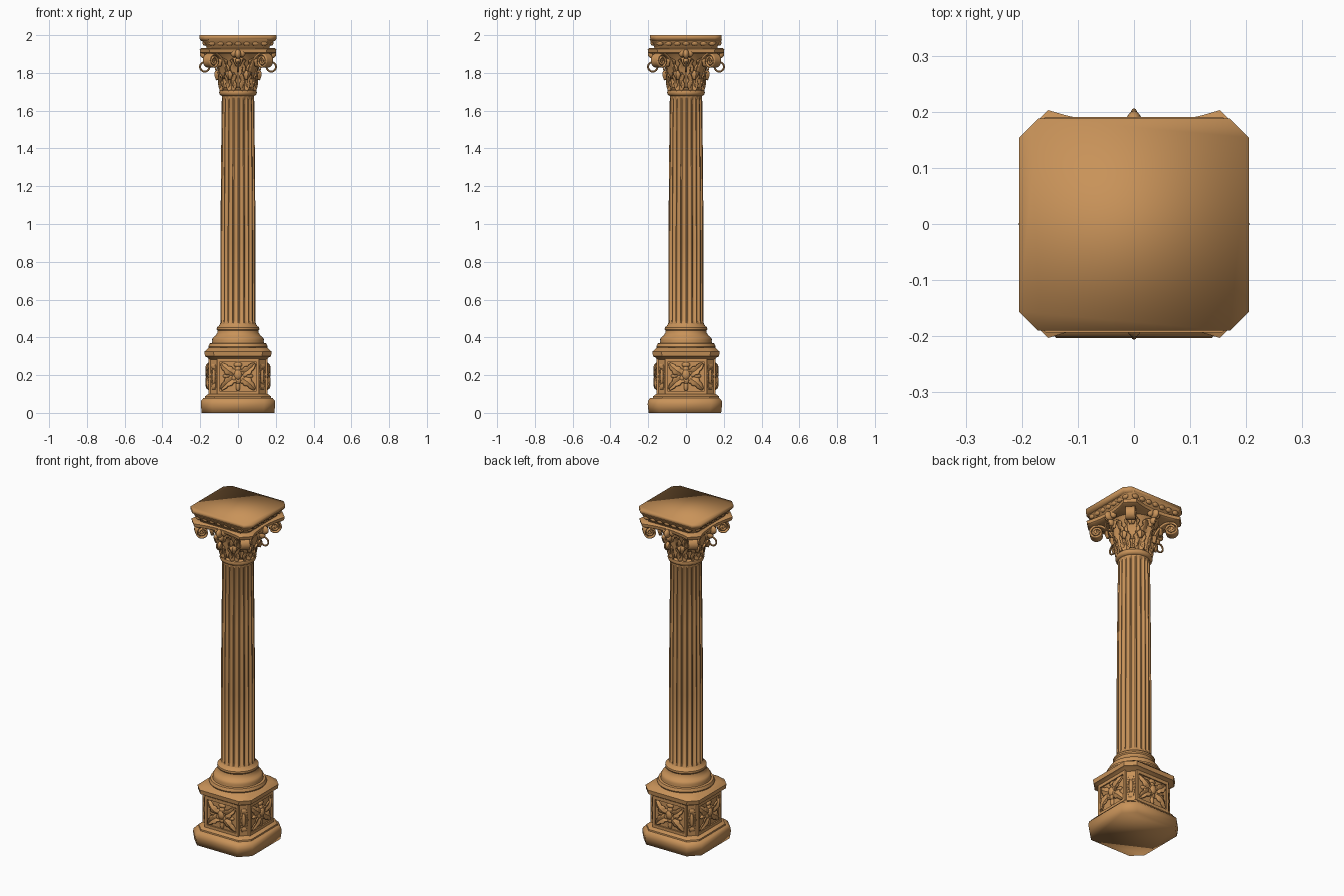
import bpy, bmesh, math
from math import sin, cos, pi
from mathutils import Vector, Matrix

old = bpy.data.objects.get("Cube")
if old:
    bpy.data.objects.remove(old, do_unlink=True)

# One carved-stone colour
TAN = (0.58, 0.29, 0.10, 1)
stone = bpy.data.materials.new("tan_stone")
stone.use_nodes = True
stone.diffuse_color = TAN
bsdf = stone.node_tree.nodes["Principled BSDF"]
bsdf.inputs["Base Color"].default_value = TAN
bsdf.inputs["Roughness"].default_value = 0.8
made = []


def finish(name, bm):
    bmesh.ops.recalc_face_normals(bm, faces=bm.faces)
    mesh = bpy.data.meshes.new(name)
    bm.to_mesh(mesh)
    bm.free()
    mesh.materials.append(stone)
    obj = bpy.data.objects.new(name, mesh)
    bpy.context.collection.objects.link(obj)
    made.append(obj)
    return obj


def around(obj, count, start=0):
    """Repeat a part about the column axis."""
    obj.rotation_euler.z = start
    for i in range(1, count):
        twin = obj.copy()
        twin.rotation_euler.z = start + i * 2 * pi / count
        bpy.context.collection.objects.link(twin)


def skin(name, rings):
    """Join stacked point loops and cap both ends."""
    bm = bmesh.new()
    loops = [[bm.verts.new(p) for p in ring] for ring in rings]
    n = len(loops[0])
    for a, b in zip(loops, loops[1:]):
        for i in range(n):
            j = (i + 1) % n
            bm.faces.new((a[i], a[j], b[j], b[i]))
    bm.faces.new(loops[0])
    bm.faces.new(loops[-1])
    return finish(name, bm)


def square(z, hx, hy, cut, cy=0, dip=0, steps=1):
    """Square with cut corners and optionally hollow sides."""
    loop = []
    for k in range(4):
        half, out = (hx, hy) if k % 2 == 0 else (hy, hx)
        for i in range(steps + 1):
            u = 2 * i / steps - 1
            p = Vector((u * (half - cut), -out + dip * (1 - u * u), z))
            p.rotate(Matrix.Rotation(k * pi / 2, 3, 'Z'))
            loop.append(p + Vector((0, cy, 0)))
    return loop


def stack(name, profile, cut, cy=0, dip=0, steps=1):
    return skin(name, [square(z, h, h, cut, cy, dip, steps) for z, h in profile])


def circle(z, r, n=64, flute=0, flutes=20):
    loop = []
    for i in range(n):
        t = (i * flutes / n) % 1
        groove = sin(pi * (t - 0.2) / 0.8) ** 0.5 if t > 0.2 else 0
        rr = r - flute * groove
        loop.append((rr * cos(2 * pi * i / n), rr * sin(2 * pi * i / n), z))
    return loop


def bezier(points, t):
    pts = [Vector(p) for p in points]
    while len(pts) > 1:
        pts = [a.lerp(b, t) for a, b in zip(pts, pts[1:])]
    return pts[0]


def ribbon(name, path, side, width, crease=0.0, thick=0.008):
    """Strip along a path; its raised midrib makes it a leaf."""
    bm = bmesh.new()
    side, rows, across = Vector(side), [], 6
    for i, p in enumerate(path):
        t = i / (len(path) - 1)
        tangent = path[min(i + 1, len(path) - 1)] - path[max(i - 1, 0)]
        normal = tangent.cross(side).normalized()
        row = []
        for j in range(across + 1):
            u = 2 * j / across - 1
            fold = crease * (u * u - 0.5 * (abs(u) < 0.1))
            row.append(bm.verts.new(p + side * u * width(t) + normal * fold))
        rows.append(row)
    for a, b in zip(rows, rows[1:]):
        for j in range(across):
            bm.faces.new((a[j], a[j + 1], b[j + 1], b[j]))
    obj = finish(name, bm)
    mod = obj.modifiers.new("thickness", 'SOLIDIFY')
    mod.thickness = thick
    mod.offset = 0
    return obj


def leaf(name, points, side, w, lobes=4, crease=-0.008):
    path = [bezier(points, i / 28) for i in range(29)]
    shape = lambda t: w * (0.3 + 0.7 * sin(pi * min(1, 0.2 + 0.8 * t))) \
        * (0.7 + 0.3 * abs(sin(pi * lobes * t)))
    return ribbon(name, path, side, shape, crease)


def ball(name, loc, size, seg=16):
    bm = bmesh.new()
    bmesh.ops.create_uvsphere(bm, u_segments=seg, v_segments=seg // 2, radius=1,
                              matrix=Matrix.LocRotScale(Vector(loc), None, Vector(size)))
    return finish(name, bm)


def box(name, loc, size):
    bm = bmesh.new()
    bmesh.ops.create_cube(bm, size=1, matrix=Matrix.LocRotScale(Vector(loc), None, Vector(size)))
    return finish(name, bm)


def ring(name, loc, r, tube, axis='Y', squash=(1, 1, 1), seg=24):
    """Torus moved into mesh space so that it can be repeated."""
    bpy.ops.mesh.primitive_torus_add(major_radius=r, minor_radius=tube,
                                     major_segments=seg, minor_segments=8)
    obj = bpy.context.object
    obj.name = name
    turn = Matrix.Rotation(pi / 2, 4, 'X' if axis == 'Y' else 'Y')
    obj.data.transform(Matrix.Translation(loc) @ Matrix.Diagonal((*squash, 1)) @ turn)
    obj.data.materials.append(stone)
    return obj


# Pedestal
plinth = stack("plinth", [(0, 0.192), (0.045, 0.197), (0.065, 0.195), (0.08, 0.182)], 0.058, -0.006)
stack("plinth_step", [(0.075, 0.176), (0.088, 0.174), (0.1, 0.158)], 0.05)
stack("pedestal_body", [(0.09, 0.149), (0.3, 0.149)], 0.042)
stack("pedestal_cap", [(0.28, 0.15), (0.295, 0.163), (0.3, 0.175), (0.325, 0.178),
                       (0.332, 0.168), (0.345, 0.155)], 0.048)

# Carved pedestal panels
for z in (0.107, 0.279):
    around(box("panel_rail", (0, -0.15, z), (0.22, 0.014, 0.02)), 4)
for s in (-1, 1):
    around(box("panel_stile", (s * 0.104, -0.15, 0.193), (0.014, 0.014, 0.19)), 4)
    for v in (-1, 1):
        start = (s * 0.012, -0.148, 0.195 + v * 0.012)
        tip = (s * 0.088, -0.15, 0.193 + v * 0.068)
        mid = (s * 0.05, -0.178, 0.195 + v * 0.02)
        across = Vector((-v * 0.66, 0, s * 0.75))
        around(leaf("panel_leaf", (start, mid, tip), across, 0.026, 3, 0.006 * s * v), 4)
    around(ball("panel_bud", (s * 0.055, -0.15, 0.195), (0.026, 0.012, 0.012)), 4)
for i in range(6):
    a = i * pi / 3 + pi / 6
    around(ball("rosette_petal", (0.026 * cos(a), -0.152, 0.2 + 0.03 * sin(a)),
                (0.017, 0.012, 0.018), 12), 4)
around(ball("rosette_heart", (0, -0.156, 0.203), (0.022, 0.016, 0.028)), 4)
around(ball("rosette_top", (0, -0.15, 0.255), (0.022, 0.012, 0.014)), 4)
around(ball("rosette_foot", (0, -0.15, 0.14), (0.012, 0.011, 0.025)), 4)

# Long lozenges on the cut corners
around(ring("corner_lozenge", (0, -0.181, 0.192), 0.021, 0.005, 'Y', (1, 1, 3), 6), 4, pi / 4)
around(ball("corner_boss", (0, -0.18, 0.192), (0.011, 0.01, 0.04)), 4, pi / 4)

# Round moulded base
moulding = [(0.335, 0.145), (0.338, 0.152), (0.352, 0.157), (0.368, 0.15), (0.371, 0.138),
            (0.38, 0.136), (0.39, 0.137), (0.402, 0.13), (0.408, 0.12), (0.425, 0.109),
            (0.435, 0.108), (0.442, 0.113), (0.453, 0.112), (0.46, 0.102), (0.472, 0.094)]
skin("round_base", [circle(z, r) for z, r in moulding])

# Fluted shaft
levels = [(0.46, 0.095, 0), (0.475, 0.094, 0), (0.49, 0.093, 0.011), (0.9, 0.093, 0.011),
          (1.3, 0.09, 0.011), (1.655, 0.086, 0.010), (1.67, 0.086, 0), (1.7, 0.086, 0)]
skin("fluted_shaft", [circle(z, r, 200, f) for z, r, f in levels])
collar = [(1.678, 0.086), (1.684, 0.096), (1.695, 0.1), (1.706, 0.097), (1.712, 0.086)]
skin("shaft_collar", [circle(z, r) for z, r in collar])

# Capital bell and leaves
bell = [(1.7, 0.08), (1.78, 0.084), (1.84, 0.096), (1.89, 0.122), (1.91, 0.14)]
skin("capital_bell", [circle(z, r) for z, r in bell])
low = [(0.087, 0, 1.705), (0.09, 0, 1.76), (0.1, 0, 1.83), (0.15, 0, 1.82), (0.118, 0, 1.765)]
around(leaf("lower_leaf", low, (0, 1, 0), 0.034), 8, pi / 8)
high = [(0.085, 0, 1.72), (0.09, 0, 1.82), (0.105, 0, 1.91), (0.175, 0, 1.9), (0.14, 0, 1.835)]
around(leaf("upper_leaf", high, (0, 1, 0), 0.042, 5), 8)
stalk = [(0.088, 0, 1.71), (0.1, 0, 1.75), (0.122, 0, 1.83)]
around(leaf("leaf_stalk", stalk, (0, 1, 0), 0.007, 1, 0), 8, pi / 16)

# Corner scrolls
arm = [bezier([(0.095, 0, 1.77), (0.12, 0, 1.87), (0.16, 0, 1.905), (0.2, 0, 1.9)], i / 10)
       for i in range(10)]
coil = []
for i in range(45):
    a, r = pi / 2 - i * 0.28, 0.037 * (1 - i / 55)
    coil.append(Vector((0.2 + r * cos(a), 0, 1.863 + r * sin(a))))
around(ribbon("corner_scroll", arm + coil, (0, 1, 0), lambda t: 0.026, 0, 0.009), 4, pi / 4)
around(ball("scroll_core", (0.2, 0, 1.863), (0.033, 0.02, 0.033)), 4, pi / 4)

# Face ornaments with hanging rings
around(ball("flower_heart", (0, -0.172, 1.9), (0.016, 0.03, 0.026)), 4)
for s in (-1, 1):
    around(ball("flower_petal", (s * 0.022, -0.162, 1.905), (0.018, 0.018, 0.022), 12), 4)
around(ball("flower_drop", (0, -0.158, 1.865), (0.014, 0.022, 0.02)), 4)
around(ring("hanging_ring", (0, -0.176, 1.832), 0.025, 0.005, 'X'), 4)

# Stepped top
stack("lower_abacus", [(1.902, 0.19), (1.908, 0.2), (1.926, 0.203), (1.932, 0.192)],
      0.05, 0, 0.025, 10)
stack("abacus_neck", [(1.925, 0.165), (1.94, 0.168), (1.955, 0.182), (1.98, 0.192)], 0.034, -0.001)
for k in range(7):
    egg = ball("abacus_scallop", ((k - 3) * 0.046, -0.176, 1.959), (0.022, 0.012, 0.015), 12)
    around(egg, 4)
slab = skin("top_slab", [square(z, x, y, 0.034, -0.001) for z, x, y in
                         ((1.97, 0.196, 0.18), (1.982, 0.205, 0.189), (2.0, 0.205, 0.189))])

# Soft shading with crisp edges; slab and plinth stay fully smooth
bpy.ops.object.select_all(action='DESELECT')
for obj in bpy.context.scene.objects:
    if obj.type == 'MESH' and obj not in (slab, plinth):
        obj.select_set(True)
        bpy.context.view_layer.objects.active = obj
bpy.ops.object.shade_smooth_by_angle(angle=math.radians(40))
for obj in (slab, plinth):
    for face in obj.data.polygons:
        face.use_smooth = True
